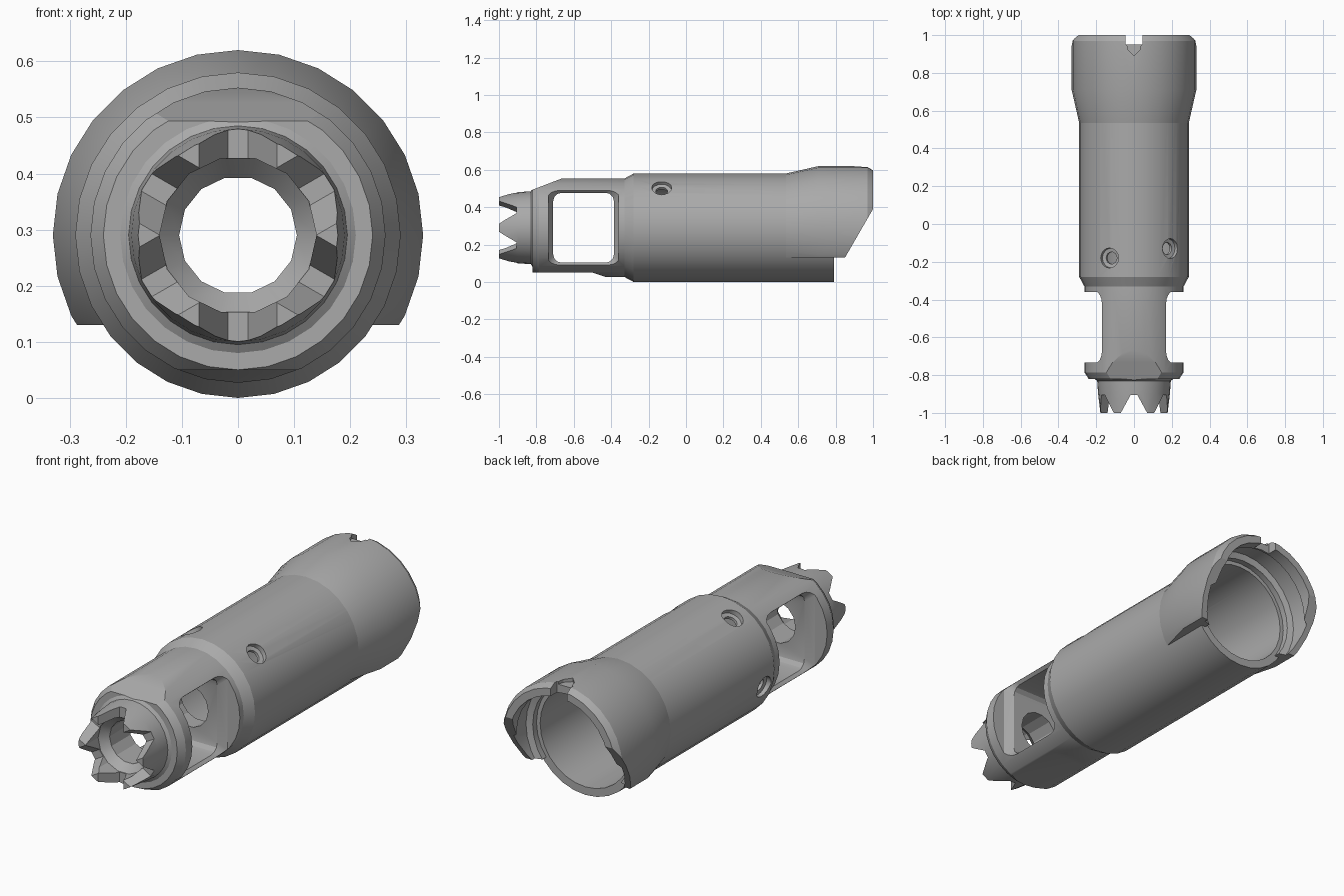
import bpy, bmesh
from math import sin, cos, pi, radians
from mathutils import Vector

if "Cube" in bpy.data.objects:
    bpy.data.objects.remove(bpy.data.objects["Cube"], do_unlink=True)

AXIS = Vector((0, 0, 0.29))

steel = bpy.data.materials.new("grey_steel")
steel.use_nodes = True
GREY = (0.4, 0.4, 0.4, 1)
steel.diffuse_color = GREY
steel.node_tree.nodes["Principled BSDF"].inputs["Base Color"].default_value = GREY


def place(angle, out, side, y):
    """Point at a radial distance, tangential offset and length along the axis."""
    return AXIS + Vector((out * cos(angle) - side * sin(angle), y,
                          out * sin(angle) + side * cos(angle)))


def loft(name, rings, closed=False):
    bm = bmesh.new()
    loops = [[bm.verts.new(p) for p in ring] for ring in rings]
    pairs = list(zip(loops, loops[1:]))
    if closed:
        pairs.append((loops[-1], loops[0]))
    else:
        bm.faces.new(loops[0])
        bm.faces.new(loops[-1])
    n = len(loops[0])
    for a, b in pairs:
        for i in range(n):
            j = (i + 1) % n
            bm.faces.new((a[i], a[j], b[j], b[i]))
    bmesh.ops.recalc_face_normals(bm, faces=bm.faces)
    mesh = bpy.data.meshes.new(name)
    bm.to_mesh(mesh)
    bm.free()
    mesh.materials.append(steel)
    obj = bpy.data.objects.new(name, mesh)
    bpy.context.collection.objects.link(obj)
    return obj


def turned(name, profile, sides=28, closed=True):
    """Lathe a (y, radius) profile around the long axis."""
    return loft(name, [[place(2 * pi * i / sides, r, 0, y) for i in range(sides)]
                       for y, r in profile], closed)


def prism(angle, near, far, outline):
    """Extrude a (side, y) outline outwards from the axis."""
    return loft("cutter", [[place(angle, r, s, y) for s, y in outline]
                           for r in (near, far)])


def rounded(half, y0, y1, radius):
    pts = []
    corners = ((half, y1), (-half, y1), (-half, y0), (half, y0))
    signs = ((-1, -1), (1, -1), (1, 1), (-1, 1))
    for k in range(4):
        cs, cy = (c + sg * radius for c, sg in zip(corners[k], signs[k]))
        for step in range(4):
            t = pi / 2 * (k + step / 3)
            pts.append((cs + radius * cos(t), cy + radius * sin(t)))
    return pts


def cut(obj, cutter):
    cutter.hide_render = True
    mod = obj.modifiers.new("cut", 'BOOLEAN')
    mod.operation = 'DIFFERENCE'
    mod.solver = 'EXACT'
    mod.object = cutter
    bpy.context.view_layer.objects.active = obj
    bpy.ops.object.modifier_apply(modifier=mod.name)
    bpy.data.objects.remove(cutter, do_unlink=True)


# Main tube with cage and crown blank
body = turned("main_tube", [
    (-1, 0.178), (-0.9, 0.19), (-0.83, 0.195), (-0.82, 0.21), (-0.82, 0.24),
    (-0.785, 0.263), (-0.33, 0.263), (-0.28, 0.29), (0.79, 0.29), (0.79, 0.25),
    (-0.27, 0.25), (-0.3, 0.2), (-0.3, 0.02), (-1, 0.02)])

# Front bore
cut(body, turned("cutter", [(-1.1, 0.14), (-0.9, 0.14), (-0.86, 0.105), (-0.2, 0.105)],
                 sides=14, closed=False))

# Side windows with chamfered rims
for a in (0, pi):
    sections = ((-0.01, 0), (0.155, 0), (0.195, 0.035), (0.4, 0.035))
    cut(body, loft("cutter", [
        [place(a, r, s, y) for s, y in rounded(0.187 + g, -0.71 - g * 0.7, -0.385 + g * 0.7, 0.045)]
        for r, g in sections]))

# Sloped flat on top of the cage, shallow flat underneath
cut(body, prism(0, -0.5, 0.5, [(0.196, -0.84), (0.265, -0.66), (0.5, -0.66), (0.5, -0.84)]))
cut(body, prism(0, -0.5, 0.5, [(-0.24, -0.83), (-0.24, -0.5), (-0.266, -0.42), (-0.5, -0.42), (-0.5, -0.83)]))

# Crown teeth
for k in range(6):
    cut(body, prism(radians(30 + 60 * k), 0.06, 0.3,
                    [(-0.018, -0.905), (0.018, -0.905), (0.075, -1.01), (-0.075, -1.01)]))

# Countersunk set screw holes
for deg, y in ((48, -0.13), (117, -0.18), (192, -0.21)):
    rings = [[place(radians(deg), out, r * cos(pi * i / 8), y + r * sin(pi * i / 8))
              for i in range(16)]
             for out, r in ((0.2, 0.032), (0.262, 0.032), (0.266, 0.052), (0.4, 0.058))]
    cut(body, loft("cutter", rings))

# Flared rear collar with an inner lip
collar = turned("rear_collar", [
    (0.53, 0.289), (0.71, 0.33), (0.97, 0.33), (1, 0.312), (1, 0.275), (0.94, 0.275),
    (0.93, 0.3), (0.83, 0.3), (0.82, 0.27), (0.53, 0.27)])
cut(collar, prism(0, -0.5, 0.5, [(-0.5, 0.4), (-0.16, 0.4), (-0.16, 0.85),
                                 (0.1, 1), (0.27, 1.1), (-0.5, 1.1)]))

# Top notch and its tapered recess
cut(collar, prism(pi / 2, 0.1, 0.5, [(-0.045, 0.95), (0.045, 0.95), (0.045, 1.1), (-0.045, 1.1)]))
cut(collar, prism(pi / 2, 0.312, 0.5, [(-0.04, 0.96), (-0.03, 0.92), (0, 0.89), (0.03, 0.92), (0.04, 0.96)]))

# Smooth round surfaces, keep machined edges
for obj in (body, collar):
    bpy.ops.object.select_all(action='DESELECT')
    obj.select_set(True)
    bpy.context.view_layer.objects.active = obj
    bpy.ops.object.shade_smooth_by_angle(angle=radians(25))
